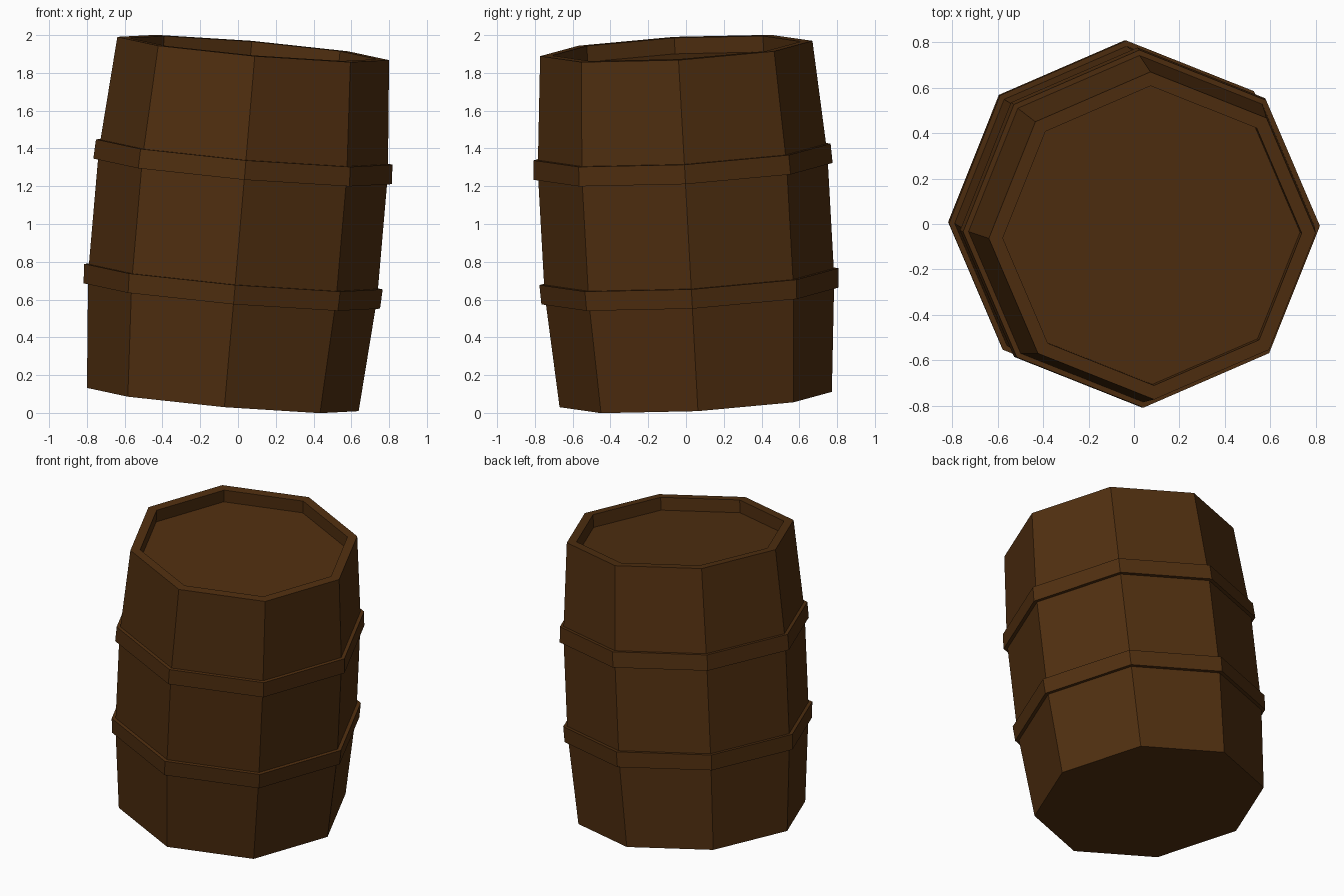
import bpy, bmesh, math
from mathutils import Vector, Matrix

if "Cube" in bpy.data.objects:
    bpy.data.objects.remove(bpy.data.objects["Cube"])

SIDES = 8
HALF = 0.934

# barrel leans slightly: tilt from z to its axis, after a small spin
axis = Vector((0.161, -0.103, 1.86)).normalized()
tilt = Vector((0, 0, 1)).rotation_difference(axis).to_matrix().to_4x4()
place = Matrix.Translation((0, 0, 1)) @ tilt @ Matrix.Rotation(math.radians(0.8), 4, 'Z')

wood = bpy.data.materials.new("dark brown wood")
wood.diffuse_color = (0.080, 0.028, 0.005, 1)
wood.use_nodes = True
wood.node_tree.nodes["Principled BSDF"].inputs["Base Color"].default_value = wood.diffuse_color


def lathe(name, profile, cap_start=False, cap_end=False):
    """Octagonal lathe of (radius, height) points, placed on the leaning axis."""
    bm = bmesh.new()
    rings = []
    for r, h in profile:
        rings.append([bm.verts.new((r * math.cos(2 * math.pi * i / SIDES),
                                    r * math.sin(2 * math.pi * i / SIDES), h))
                      for i in range(SIDES)])
    for a, b in zip(rings, rings[1:]):
        for i in range(SIDES):
            j = (i + 1) % SIDES
            bm.faces.new((a[i], a[j], b[j], b[i]))
    if cap_start:
        bm.faces.new(rings[0][::-1])
    if cap_end:
        bm.faces.new(rings[-1])
    bm.transform(place)
    mesh = bpy.data.meshes.new(name)
    bm.to_mesh(mesh)
    bm.free()
    mesh.materials.append(wood)
    obj = bpy.data.objects.new(name, mesh)
    bpy.context.collection.objects.link(obj)
    return obj


# bulging body with a recessed lid
lathe("barrel_body", [
    (0.722, -HALF), (0.768, -0.33), (0.768, 0.33), (0.722, HALF),
    (0.660, HALF), (0.660, HALF - 0.085)], cap_start=True, cap_end=True)

# two hoops, mirrored about the middle
hoop = [(0.765, 0.28), (0.793, 0.28), (0.788, 0.383), (0.762, 0.383)]
lathe("upper_hoop", hoop)
lathe("lower_hoop", [(r, -h) for r, h in reversed(hoop)])
